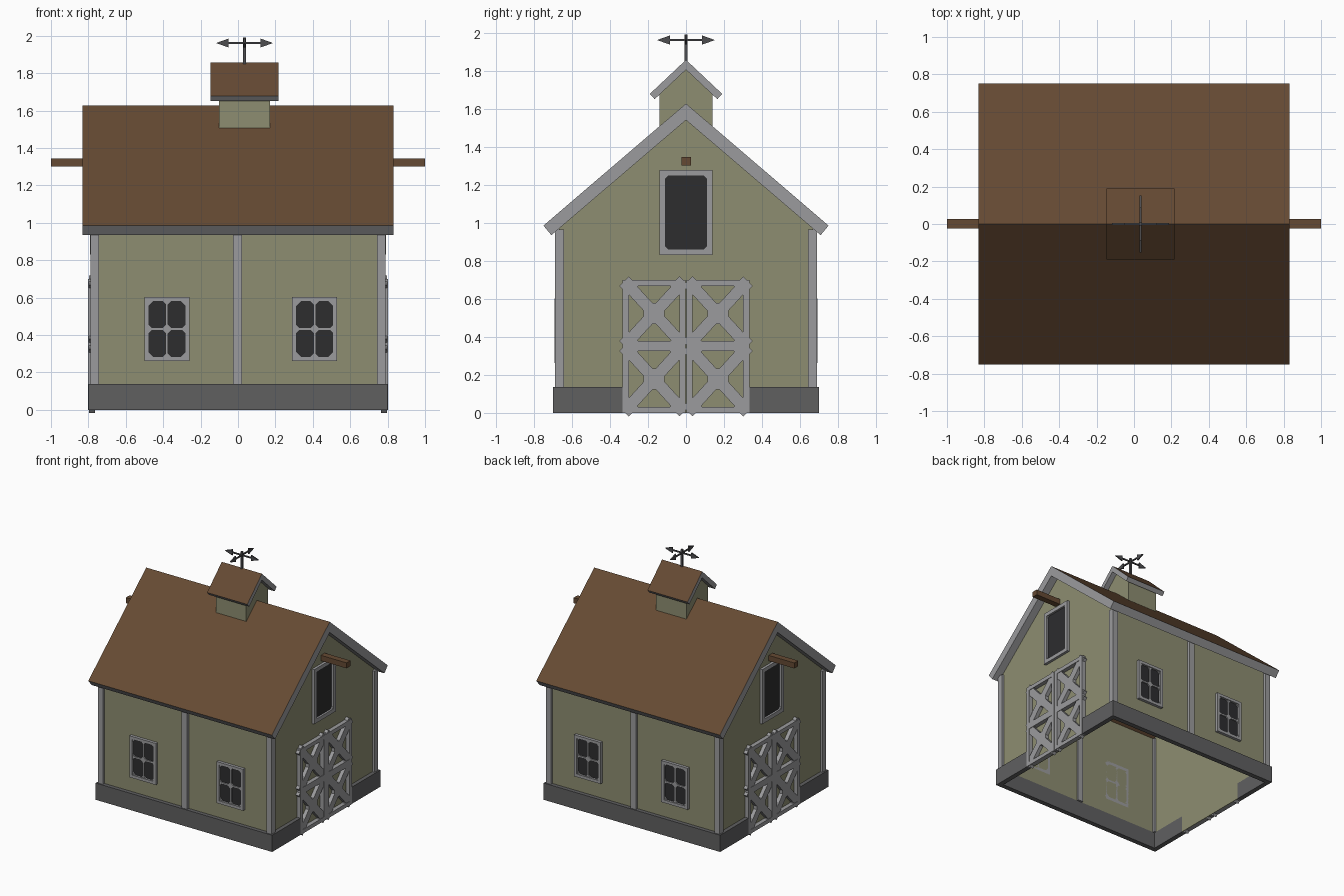
import bpy, bmesh, math
from mathutils import Vector

if "Cube" in bpy.data.objects:
    bpy.data.objects.remove(bpy.data.objects["Cube"])


def material(name, r, g, b):
    m = bpy.data.materials.new(name)
    m.diffuse_color = (r, g, b, 1)
    m.use_nodes = True
    m.node_tree.nodes["Principled BSDF"].inputs["Base Color"].default_value = m.diffuse_color
    return m


TRIM = material("light grey trim", 0.33, 0.33, 0.34)
STONE = material("dark grey stone", 0.115, 0.115, 0.118)
WALL = material("khaki boards", 0.27, 0.27, 0.165)
ROOF = material("brown roof", 0.13, 0.068, 0.033)
GLASS = material("black panes", 0.026, 0.026, 0.028)
METAL = material("vane metal", 0.075, 0.075, 0.08)


def add_prism(bm, pts, axis, a, b):
    """Extrude a 2D outline along an axis: x -> (y,z) outline, y -> (x,z), z -> (x,y)."""
    def place(p, d):
        return {"x": (d, p[0], p[1]), "y": (p[0], d, p[1]), "z": (p[0], p[1], d)}[axis]
    lo = [bm.verts.new(place(p, a)) for p in pts]
    hi = [bm.verts.new(place(p, b)) for p in pts]
    n = len(pts)
    faces = [bm.faces.new(lo), bm.faces.new(hi[::-1])]
    for i in range(n):
        faces.append(bm.faces.new((lo[i], lo[(i + 1) % n], hi[(i + 1) % n], hi[i])))
    bmesh.ops.recalc_face_normals(bm, faces=faces)


def make(name, mat, shapes):
    """One object from a list of (outline, axis, start, end)."""
    bm = bmesh.new()
    for s in shapes:
        add_prism(bm, *s)
    me = bpy.data.meshes.new(name)
    bm.to_mesh(me)
    bm.free()
    me.materials.append(mat)
    ob = bpy.data.objects.new(name, me)
    bpy.context.collection.objects.link(ob)
    return ob


def rect(u0, u1, v0, v1):
    return [(u0, v0), (u1, v0), (u1, v1), (u0, v1)]


def diamond(u, v, r):
    return [(u - r, v), (u, v - r), (u + r, v), (u, v + r)]


def bar(p, q, w):
    p, q = Vector(p), Vector(q)
    d = (q - p).normalized() * w / 2
    n = Vector((-d.y, d.x))
    return [tuple(p + n), tuple(p - n), tuple(q - n), tuple(q + n)]


def frame(u0, u1, v0, v1, t):
    return [rect(u0, u0 + t, v0, v1), rect(u1 - t, u1, v0, v1),
            rect(u0 + t, u1 - t, v0, v0 + t), rect(u0 + t, u1 - t, v1 - t, v1)]


def gabled_roof(name, half, eave, apex, inner, x0, x1):
    """Chevron slab: brown on top, grey edges and underside."""
    ob = make(name, ROOF, [([(half, eave), (0, apex), (-half, eave),
                             (-inner[0], inner[1]), (0, inner[2]), (inner[0], inner[1])], "x", x0, x1)])
    ob.data.materials.append(TRIM)
    for f in ob.data.polygons:
        f.material_index = 0 if f.normal.z > 0.3 else 1
    return ob


WX, WY = 0.768, 0.668      # wall planes
DOOR = 0.333               # half door width

# Foundation ring, open at the two doors
stones = []
for s in (-1, 1):
    stones.append((rect(-0.8, 0.8, 0, 0.137), "y", s * 0.70, s * 0.66))
    for t in (-1, 1):
        stones.append((rect(t * DOOR, t * 0.66, 0, 0.137), "x", s * 0.8, s * 0.76))
make("foundation", STONE, stones)

# Thin walls
walls = []
for s in (-1, 1):
    walls.append((rect(-WX, WX, 0.135, 0.975), "y", s * WY, s * (WY - 0.008)))
    walls.append(([(-WY, 0.135), (-DOOR, 0.135), (-DOOR, 0), (DOOR, 0), (DOOR, 0.135), (WY, 0.135),
                   (WY, 0.975), (0, 1.545), (-WY, 0.975)], "x", s * WX, s * (WX - 0.008)))
make("walls", WALL, walls)

# Corner and middle posts
posts = []
for s in (-1, 1):
    for t in (-1, 1):
        posts.append((rect(t * 0.742, t * 0.788, s * 0.642, s * 0.69), "z", 0.135, 0.965))
    posts.append((rect(-0.028, 0.022, s * 0.645, s * 0.69), "z", 0.135, 0.965))
make("posts", TRIM, posts)

# Main roof, with brown boards visible inside
gabled_roof("roof", 0.75, 0.985, 1.627, (0.708, 0.935, 1.54), -0.832, 0.832)
make("roof_lining", ROOF, [([(0.66, 0.98), (0, 1.543), (-0.66, 0.98),
                             (-0.66, 0.968), (0, 1.531), (0.66, 0.968)], "x", -0.755, 0.755)])

# Side windows: frame, cross and clipped pane corners
for side, s in (("front", -1), ("back", 1)):
    for label, c in (("left", -0.38), ("right", 0.41)):
        u0, u1, v0, v1 = c - 0.12, c + 0.12, 0.262, 0.602
        m = (v0 + v1) / 2
        parts = frame(u0, u1, v0, v1, 0.024)
        shapes = [(p, "y", s * 0.66, s * 0.692) for p in parts]
        cross = [rect(c - 0.007, c + 0.007, v0 + 0.02, v1 - 0.02),
                 rect(u0 + 0.02, u1 - 0.02, m - 0.007, m + 0.007)]
        cross += [diamond(u, v, 0.022 if (u, v) != (c, m) else 0.03)
                  for u in (u0 + 0.024, c, u1 - 0.024) for v in (v0 + 0.024, m, v1 - 0.024)]
        shapes += [(p, "y", s * 0.66, s * 0.685) for p in cross]
        make(f"{side}_{label}_window_frame", TRIM, shapes)
        make(f"{side}_{label}_window_panes", GLASS,
             [(rect(u0 + 0.01, u1 - 0.01, v0 + 0.01, v1 - 0.01), "y", s * 0.667, s * 0.675)])

for side, s in (("right", 1), ("left", -1)):
    # Loft opening
    shapes = [(p, "x", s * 0.76, s * 0.79) for p in frame(-0.14, 0.14, 0.83, 1.277, 0.032)]
    shapes += [(diamond(u, v, 0.014), "x", s * 0.76, s * 0.785)
               for u in (-0.108, 0.108) for v in (0.862, 1.245)]
    make(f"{side}_loft_frame", TRIM, shapes)
    make(f"{side}_loft_panel", GLASS, [(rect(-0.13, 0.13, 0.84, 1.267), "x", s * 0.766, s * 0.774)])

    # Double barn door with crossed braces
    shapes = []
    for a, b in ((-DOOR, -0.002), (0.002, DOOR)):
        shapes += [(p, "x", s * 0.765, s * 0.802) for p in frame(a, b, 0, 0.7, 0.032)]
        shapes.append((rect(a + 0.03, b - 0.03, 0.325, 0.378), "x", s * 0.765, s * 0.802))
        lo, hi = a + 0.032, b - 0.032
        for z0, z1 in ((0.032, 0.325), (0.378, 0.668)):
            u, v = (lo + hi) / 2, (z0 + z1) / 2
            shapes += [(p, "x", s * 0.765, s * 0.798) for p in
                       (bar((lo, z0), (hi, z1), 0.062), bar((lo, z1), (hi, z0), 0.062),
                        rect(u - 0.055, u + 0.055, v - 0.055, v + 0.055))]
            shapes += [(diamond(p, q, 0.05), "x", s * 0.765, s * 0.797)
                       for p in (lo, hi) for q in (z0, z1)]
    make(f"{side}_door", TRIM, shapes)

    # Hoist beam
    make(f"{side}_hoist_beam", ROOF, [(rect(-0.024, 0.026, 1.30, 1.345), "x", s * 0.74, s * 1.0)])

# Cupola
CX = 0.035
make("cupola_walls", WALL, [([(-0.14, 1.45), (0.14, 1.45), (0.14, 1.68), (0, 1.81), (-0.14, 1.68)],
                             "x", CX - 0.137, CX + 0.137)])
gabled_roof("cupola_roof", 0.19, 1.678, 1.857, (0.165, 1.65, 1.805), CX - 0.182, CX + 0.182)

# Weathervane: pole and two crossed double arrows
vane = [(rect(CX - 0.008, CX + 0.008, -0.008, 0.008), "z", 1.82, 1.99)]
for axis, c in (("y", CX), ("x", 0)):
    k = 0 if axis == "y" else CX
    vane.append((rect(c - 0.10, c + 0.10, 1.956, 1.966), axis, k - 0.005, k + 0.005))
    for s in (-1, 1):
        vane.append(([(c + s * 0.152, 1.961), (c + s * 0.085, 1.985), (c + s * 0.085, 1.937)],
                     axis, k - 0.005, k + 0.005))
make("weathervane", METAL, vane)
